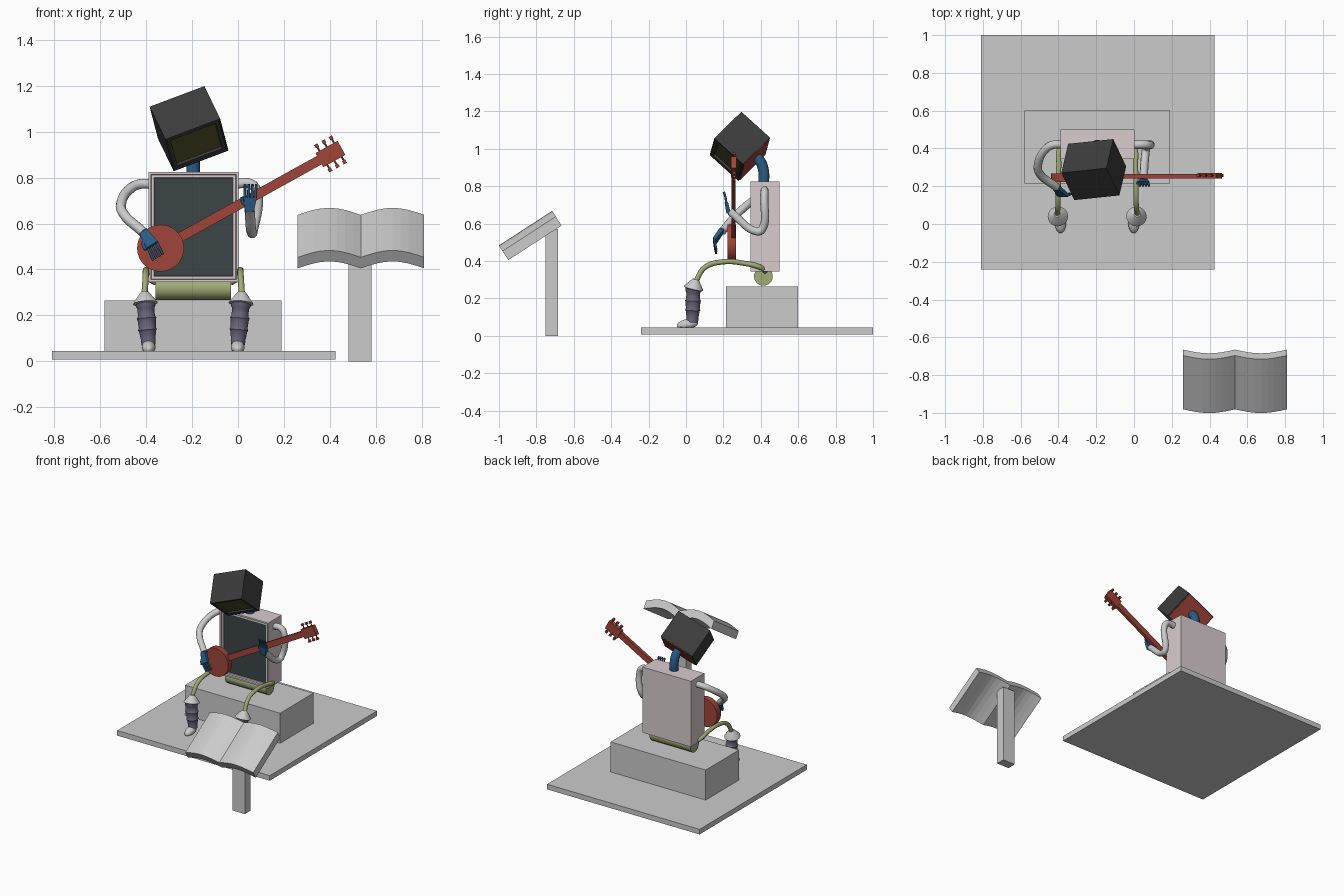
import bpy, bmesh, math
from mathutils import Matrix, Vector

if "Cube" in bpy.data.objects:
    bpy.data.objects.remove(bpy.data.objects["Cube"])

CX = -0.195  # symmetry plane of the seated figure


def mat(name, rgb):
    m = bpy.data.materials.new(name)
    m.diffuse_color = tuple((c / 255) ** 2.2 for c in rgb) + (1,)
    m.use_nodes = True
    m.node_tree.nodes["Principled BSDF"].inputs["Base Color"].default_value = m.diffuse_color
    return m


SHELL = mat("shell", (215, 203, 206))
DARK = mat("dark_casing", (62, 62, 62))
PANEL = mat("panel", (62, 70, 72))
SCREEN = mat("screen", (84, 80, 48))
RED = mat("red_wood", (158, 70, 60))
BLUE = mat("blue", (45, 92, 132))
GREEN = mat("green", (160, 170, 120))
PURPLE = mat("purple", (108, 102, 124))
WHITE = mat("white", (222, 222, 224))


def finish(name, bm, m=None, smooth=False):
    bmesh.ops.recalc_face_normals(bm, faces=bm.faces)
    me = bpy.data.meshes.new(name)
    bm.to_mesh(me)
    bm.free()
    o = bpy.data.objects.new(name, me)
    bpy.context.collection.objects.link(o)
    if m:
        me.materials.append(m)
    if smooth:
        bpy.ops.object.select_all(action='DESELECT')
        o.select_set(True)
        bpy.context.view_layer.objects.active = o
        bpy.ops.object.shade_smooth_by_angle(angle=math.radians(40))
    return o


def box(name, lo, hi, m=None, frame=None, insets=(), panel=None):
    """Box between two corners; optional steps inset its front face."""
    lo, hi = Vector(lo), Vector(hi)
    bm = bmesh.new()
    bmesh.ops.create_cube(bm, size=1, matrix=Matrix.Translation((lo + hi) / 2)
                          @ Matrix.Diagonal((*(hi - lo), 1)))
    bm.normal_update()
    front = min(bm.faces, key=lambda f: f.normal.y)
    for thick, depth in insets:
        bmesh.ops.inset_region(bm, faces=[front], thickness=thick, depth=depth)
    if panel:
        front.material_index = 1
    if frame:
        bm.transform(frame)
    o = finish(name, bm, m)
    if panel:
        o.data.materials.append(panel)
    return o


def cyl(name, a, b, r1, r2=None, m=None, seg=32):
    a, b = Vector(a), Vector(b)
    bm = bmesh.new()
    rot = (b - a).to_track_quat('Z', 'Y').to_matrix().to_4x4()
    bmesh.ops.create_cone(bm, cap_ends=True, segments=seg, radius1=r1,
                          radius2=r1 if r2 is None else r2, depth=(b - a).length,
                          matrix=Matrix.Translation((a + b) / 2) @ rot)
    return finish(name, bm, m, True)


def tube(name, pts, r, m, elbow=None):
    """Round hose along points; elbow rounds the inner corners."""
    pts = [Vector(p) for p in pts]
    if elbow:
        out = [pts[0]]
        for a, p, b in zip(pts, pts[1:], pts[2:]):
            out += [p + (a - p).normalized() * elbow, p + (b - p).normalized() * elbow]
        pts = out + [pts[-1]]
    cu = bpy.data.curves.new(name, 'CURVE')
    cu.dimensions = '3D'
    cu.bevel_depth, cu.bevel_resolution = r, 3
    cu.use_fill_caps, cu.resolution_u = True, 6
    sp = cu.splines.new('BEZIER')
    sp.bezier_points.add(len(pts) - 1)
    for bp, p in zip(sp.bezier_points, pts):
        bp.co = p
        bp.handle_left_type = bp.handle_right_type = 'AUTO'
    cu.materials.append(m)
    o = bpy.data.objects.new(name, cu)
    bpy.context.collection.objects.link(o)
    bpy.ops.object.select_all(action='DESELECT')
    o.select_set(True)
    bpy.context.view_layer.objects.active = o
    bpy.ops.object.convert(target='MESH')
    bpy.ops.object.shade_smooth_by_angle(angle=math.radians(40))


def lathe(name, prof, a, b, m, seg=20):
    """Turned shape: (radius, fraction) pairs along the line a to b."""
    a, b = Vector(a), Vector(b)
    q = (b - a).to_track_quat('Z', 'Y')
    bm = bmesh.new()
    rings = [[bm.verts.new(a.lerp(b, t) + q @ Vector((r * math.cos(k * math.tau / seg),
              r * math.sin(k * math.tau / seg), 0))) for k in range(seg)] for r, t in prof]
    for u, v in zip(rings, rings[1:]):
        for k in range(seg):
            bm.faces.new((u[k], u[k - 1], v[k - 1], v[k]))
    bm.faces.new(rings[0])
    bm.faces.new(rings[-1])
    return finish(name, bm, m, True)


# platform and seat
box("platform", (-0.81, -0.24, 0.008), (0.425, 1.0, 0.045))
box("seat_block", (-0.58, 0.215, 0.045), (0.19, 0.6, 0.265))

# torso with recessed front panel, and hip roller
box("torso", (-0.39, 0.345, 0.345), (0.003, 0.5, 0.825), SHELL,
    insets=((0.015, 0), (0.004, -0.01), (0.017, 0), (0.001, -0.006)), panel=PANEL)
cyl("hip_roller", (-0.36, 0.414, 0.318), (-0.03, 0.414, 0.318), 0.05, m=GREEN)

# legs, mirrored about the figure's centre
for side, s in (("left", -1), ("right", 1)):
    def P(x, y, z):
        return (CX + s * x, y, z)
    tube(side + "_thigh", [P(.165, .425, .345), P(.197, .40, .365), P(.203, .31, .388),
         P(.206, .2, .396), P(.207, .1, .365), P(.212, .052, .29)], 0.014, GREEN)
    lathe(side + "_knee_cap", [(.03, -.15), (.054, 0), (.05, .15), (.025, .8), (.016, 1)],
          P(.208, .04, .252), P(.212, .052, .302), WHITE)
    lathe(side + "_shin", [(.03, 0), (.032, .08), (.031, .1), (.037, .3), (.041, .33),
          (.037, .38), (.04, .55), (.043, .59), (.037, .63), (.037, .8), (.042, .84),
          (.042, .97), (.03, 1)], P(.194, .034, .072), P(.209, .04, .27), PURPLE)
    bm = bmesh.new()
    tilt = Matrix.Rotation(math.radians(12), 4, 'X')
    bmesh.ops.create_uvsphere(bm, u_segments=20, v_segments=12, radius=1,
        matrix=Matrix.Translation(P(.194, .008, .062)) @ tilt @ Matrix.Diagonal((.03, .058, .028, 1)))
    for v in bm.verts:
        v.co.z = max(v.co.z, 0.045)
    bmesh.ops.remove_doubles(bm, verts=bm.verts, dist=1e-5)
    finish(side + "_foot", bm, None, True)

# arms
tube("strumming_arm", [(-.38, .42, .772), (-.455, .42, .772), (-.52, .285, .665),
     (-.41, .195, .56)], 0.022, WHITE, 0.03)
tube("fretting_arm", [(-.01, .42, .772), (.082, .42, .775), (.063, .405, .54),
     (.05, .235, .665)], 0.022, WHITE, 0.03)


def hand(name, wrist, knuckle, tip, across, thumb):
    w, k, t, a = Vector(wrist), Vector(knuckle), Vector(tip), Vector(across).normalized()
    n = (k - w).cross(a).normalized()
    bm = bmesh.new()
    for c, half, th in ((w, .019, .012), (k, .029, .009)):
        for i, j in ((-1, -1), (1, -1), (1, 1), (-1, 1)):
            bm.verts.new(c + a * half * i + n * th * j)
    bmesh.ops.convex_hull(bm, input=bm.verts)
    finish(name + "_palm", bm, BLUE)
    for i in range(4):
        o = a * (i - 1.5) * 0.0155
        tube(name + "_finger", [k + o, k.lerp(t, .5) + o * 1.02 + n * .002, t + o * 1.05], .006, BLUE)
    tube(name + "_thumb", [w.lerp(k, .3), w.lerp(k, .6) + a * .03 * thumb,
                           k + a * .036 * thumb], .007, BLUE)


hand("strumming_hand", (-.41, .19, .562), (-.372, .152, .505), (-.348, .162, .453), (.8, 0, .5), -1)
hand("fretting_hand", (.05, .228, .655), (.053, .215, .715), (.055, .202, .77), (1, 0, 0), -1)

# neck and tilted box head
tube("neck", [(-.195, .415, .81), (-.195, .415, .88), (-.198, .395, .935), (-.205, .33, .985)], .03, BLUE)
w = Vector((.239, .025, .09)).normalized()
back = -Vector((.06, -.145, -.145))
back = (back - w * back.dot(w)).normalized()
up = w.cross(back)
head = Matrix((w, back, up)).transposed().to_4x4()
head.translation = (-.213, .288, 1.013)
box("head", (-.128, -.107, -.105), (.128, .107, .105), DARK, head,
    ((.008, 0), (.002, -.004), (.022, 0), (.002, -.012)), SCREEN)
box("head_base", (-.12, -.1, -.109), (.12, .1, -.104), RED, head)

# banjo, laid out along its neck then tilted
C, ang = Vector((-.337, .245, .493)), math.radians(29)
ban = Matrix.Translation(C) @ Matrix.Rotation(-ang, 4, 'Y')
cyl("banjo_drum", C + Vector((0, -.022, 0)), C + Vector((0, .022, 0)), 0.102, m=RED, seg=48)
box("banjo_neck", (.06, -.003, -.021), (.80, .019, .021), RED, ban)
box("banjo_headstock", (.79, -.004, -.035), (.90, .026, .035), RED, ban)
for i in range(3):
    x = .81 + i * .036
    for s in (-1, 1):
        cyl("tuning_peg", ban @ Vector((x, .012, s * .03)), ban @ Vector((x, .012, s * .058)),
            .004, m=RED, seg=8)
        box("peg_knob", (x - .008, .005, s * .06 - .008), (x + .008, .019, s * .06 + .008), RED, ban)

# open book on its post
box("book_post", (.48, -.75, 0), (.58, -.685, .57))
slope, normal = Vector((0, .285, .185)), Vector((0, -.545, .84))
bm = bmesh.new()
N = 16
rows = []
for k in range(N + 1):
    h = .036 * abs(math.sin(math.tau * k / N))
    base = Vector((.26 + .55 * k / N, -.95, .405))
    rows.append([bm.verts.new(base + slope * t + normal * (h + e))
                 for t, e in ((0, 0), (1, 0), (1, .057), (0, .057))])
for a, b in zip(rows, rows[1:]):
    for i in range(4):
        bm.faces.new((a[i], a[i - 1], b[i - 1], b[i]))
bm.faces.new(rows[0])
bm.faces.new(rows[-1])
finish("open_book", bm)
